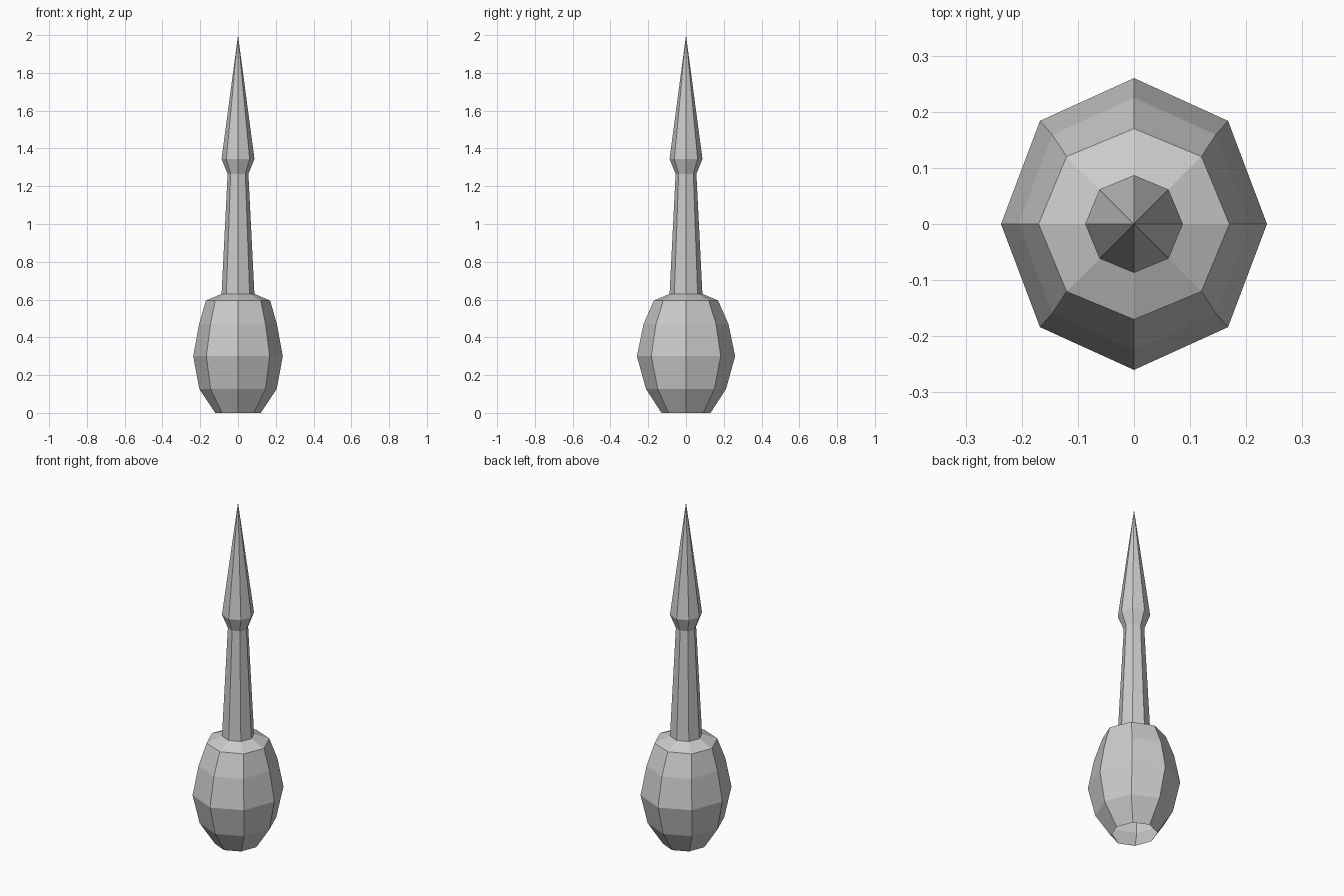
import bpy
import bmesh
from math import cos, sin, pi

cube = bpy.data.objects.get("Cube")
if cube:
    bpy.data.objects.remove(cube, do_unlink=True)

SIDES = 8

# One plain grey for the whole model
grey = bpy.data.materials.new("plain_grey")
grey.use_nodes = True
colour = (0.6, 0.6, 0.6, 1)
grey.diffuse_color = colour
grey.node_tree.nodes["Principled BSDF"].inputs["Base Color"].default_value = colour

# Rings from the open base to the point: half width x, half depth y, height
profile = [
    (0.12, 0.13, 0.0),     # open base
    (0.205, 0.212, 0.127),
    (0.237, 0.26, 0.3),    # widest part of the bulb
    (0.206, 0.225, 0.47),
    (0.17, 0.17, 0.595),   # shoulder
    (0.087, 0.087, 0.63),  # foot of the neck
    (0.055, 0.055, 1.265),  # waist
    (0.087, 0.087, 1.345),  # collar under the spike
]

bm = bmesh.new()
rings = []
for rx, ry, z in profile:
    rings.append([bm.verts.new((rx * cos(2 * pi * i / SIDES),
                                ry * sin(2 * pi * i / SIDES), z))
                  for i in range(SIDES)])
for low, high in zip(rings, rings[1:]):
    for i in range(SIDES):
        j = (i + 1) % SIDES
        bm.faces.new((low[i], low[j], high[j], high[i]))

# Spike point
tip = bm.verts.new((0, 0, 2))
for i in range(SIDES):
    bm.faces.new((rings[-1][i], rings[-1][(i + 1) % SIDES], tip))

mesh = bpy.data.meshes.new("spired_bulb")
bm.to_mesh(mesh)
bm.free()
mesh.materials.append(grey)
bpy.context.collection.objects.link(bpy.data.objects.new("spired_bulb", mesh))
